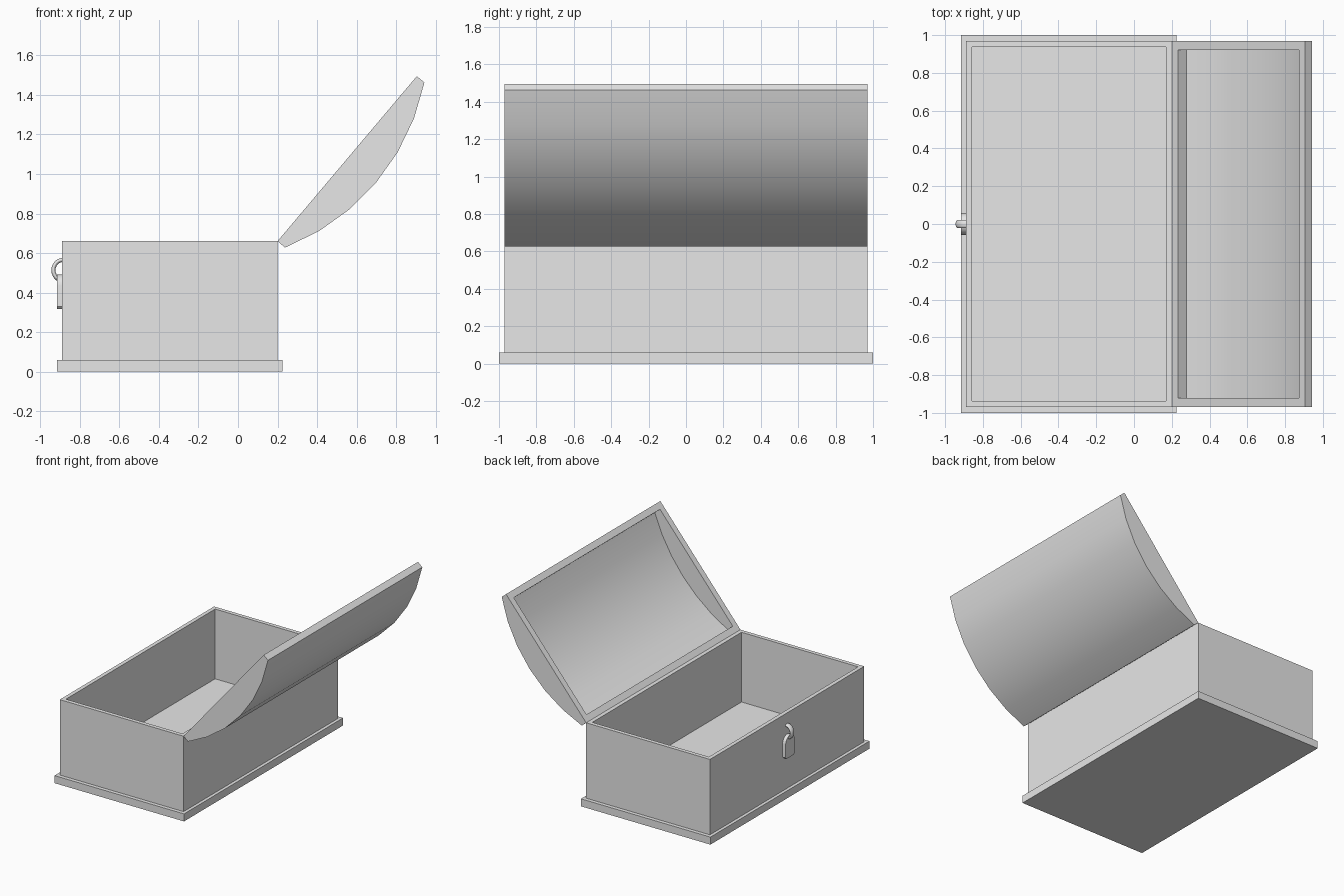
import bpy, bmesh
from math import sin, cos, asin, pi, radians
from mathutils import Vector

if "Cube" in bpy.data.objects:
    bpy.data.objects.remove(bpy.data.objects["Cube"])

grey = bpy.data.materials.new("light_grey")
grey.use_nodes = True
grey.diffuse_color = (0.8, 0.8, 0.8, 1)
grey.node_tree.nodes["Principled BSDF"].inputs["Base Color"].default_value = (0.8, 0.8, 0.8, 1)


def finish(name, bm):
    bmesh.ops.recalc_face_normals(bm, faces=bm.faces)
    mesh = bpy.data.meshes.new(name)
    bm.to_mesh(mesh)
    bm.free()
    obj = bpy.data.objects.new(name, mesh)
    bpy.context.collection.objects.link(obj)
    mesh.materials.append(grey)
    bpy.ops.object.select_all(action='DESELECT')
    obj.select_set(True)
    bpy.context.view_layer.objects.active = obj
    bpy.ops.object.shade_smooth_by_angle(angle=radians(30))
    return obj


def box(x0, x1, half_y, z0, z1):
    bm = bmesh.new()
    bmesh.ops.create_cube(bm, size=1)
    for v in bm.verts:
        v.co = Vector(((x0 + x1) / 2 + v.co.x * (x1 - x0), v.co.y * 2 * half_y,
                       (z0 + z1) / 2 + v.co.z * (z1 - z0)))
    return bm


# Base plinth
finish("base", box(-0.915, 0.225, 1.0, 0, 0.06))

# Chest body, hollowed from the top
bm = box(-0.89, 0.2, 0.97, 0.06, 0.66)
top = max(bm.faces, key=lambda f: f.calc_center_median().z)
bmesh.ops.inset_region(bm, faces=[top], thickness=0.045)
floor = bmesh.ops.extrude_discrete_faces(bm, faces=[top])["faces"][0]
for v in floor.verts:
    v.co.z = 0.105
finish("chest_body", bm)

# Open lid: a hollow arched shell in hinge space, tilted about the back edge
hinge = Vector((0.2, 0, 0.66))
along = Vector((0.705, 0, 0.835)).normalized()
outward = Vector((along.z, 0, -along.x))
LENGTH = 1.093


def arch(bm, inset, wall, rise, half_y, steps=6):
    """Add an arched trough open at its rim; return its rim corners."""
    half = LENGTH / 2 - inset
    radius = (half ** 2 + rise ** 2) / (2 * rise)
    sweep = asin(half / radius)
    profile = [(inset, 0)]
    for i in range(steps + 1):
        a = sweep * (2 * i / steps - 1)
        profile.append((LENGTH / 2 + radius * sin(a),
                        wall + radius * (cos(a) - cos(sweep))))
    profile.append((LENGTH - inset, 0))
    ends = [[bm.verts.new(hinge + along * t + outward * d + Vector((0, y, 0)))
             for t, d in profile] for y in (-half_y, half_y)]
    a, b = ends
    for i in range(len(profile) - 1):
        bm.faces.new((a[i], a[i + 1], b[i + 1], b[i]))
    for end in ends:
        bm.faces.new(end)
    return [a[0], a[-1], b[-1], b[0]]


bm = bmesh.new()
outer = arch(bm, 0, 0.05, 0.14, 0.97)
inner = arch(bm, 0.05, 0.06, 0.095, 0.92)
for i in range(4):
    j = (i + 1) % 4
    bm.faces.new((outer[i], outer[j], inner[j], inner[i]))
finish("lid", bm)

# Padlock plate with a domed top
outline = [(-0.057, 0.33), (-0.045, 0.318), (0.045, 0.318), (0.057, 0.33)]
outline += [(0.057 * cos(pi * i / 10), 0.435 + 0.057 * sin(pi * i / 10)) for i in range(11)]
bm = bmesh.new()
plate = bm.faces.new([bm.verts.new((-0.917, y, z)) for y, z in outline])
back = bmesh.ops.extrude_face_region(bm, geom=[plate])["geom"]
bmesh.ops.translate(bm, verts=[g for g in back if isinstance(g, bmesh.types.BMVert)],
                    vec=(0.03, 0, 0))
finish("padlock_plate", bm)

# Shackle: a flattened tube looping out of the front wall into the plate
curve = bpy.data.curves.new("padlock_shackle", 'CURVE')
curve.dimensions = '3D'
curve.bevel_depth = 0.011
curve.bevel_resolution = 3
curve.use_fill_caps = True
spline = curve.splines.new('POLY')
spline.points.add(12)
for i, p in enumerate(spline.points):
    a = pi / 2 + pi * i / 12
    p.co = (-0.887 + 0.047 * cos(a), 0, 0.513 + 0.052 * sin(a), 1)
spline.use_smooth = True
curve.materials.append(grey)
shackle = bpy.data.objects.new("padlock_shackle", curve)
shackle.scale.y = 2
bpy.context.collection.objects.link(shackle)
